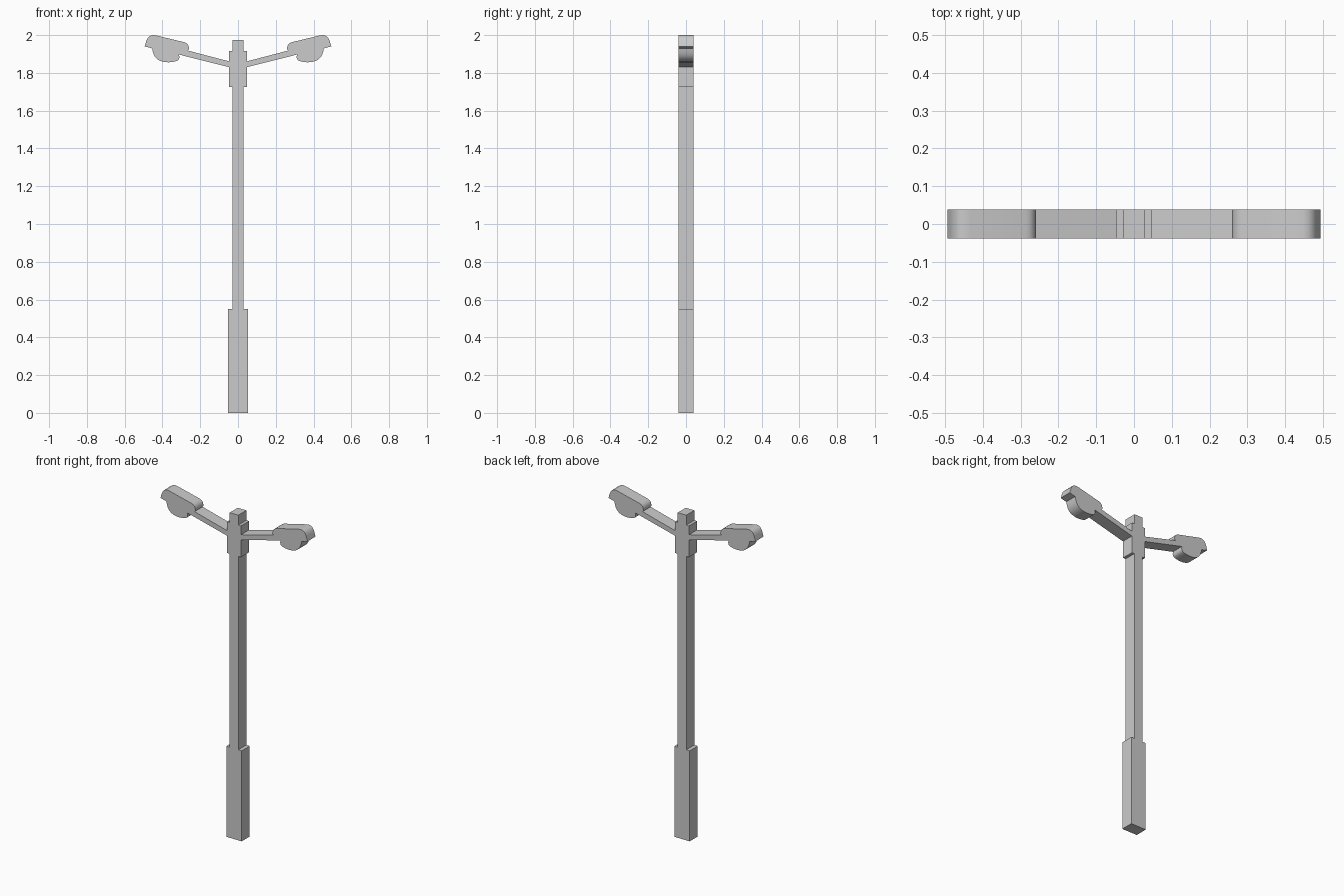
import bpy, bmesh, math
from mathutils import Vector

if "Cube" in bpy.data.objects:
    bpy.data.objects.remove(bpy.data.objects["Cube"])

HALF_DEPTH = 0.0385


def rounded(corners, steps=5):
    """Outline from (x, z, radius) corners; radius 0 stays sharp."""
    out = []
    for i, (x, z, r) in enumerate(corners):
        p = Vector((x, z))
        if r == 0:
            out.append(p)
            continue
        a = Vector(corners[i - 1][:2])
        b = Vector(corners[(i + 1) % len(corners)][:2])
        a = p + (a - p).normalized() * r
        b = p + (b - p).normalized() * r
        for k in range(steps + 1):
            t = k / steps
            out.append(a * (1 - t) ** 2 + p * 2 * t * (1 - t) + b * t * t)
    return out


def slab(name, outline, side=1):
    """Extrude an x-z outline through the full depth."""
    bm = bmesh.new()
    face = bm.faces.new([bm.verts.new((side * x, -HALF_DEPTH, z)) for x, z in outline])
    ext = bmesh.ops.extrude_face_region(bm, geom=[face])
    moved = [v for v in ext["geom"] if isinstance(v, bmesh.types.BMVert)]
    bmesh.ops.translate(bm, verts=moved, vec=(0, 2 * HALF_DEPTH, 0))
    bmesh.ops.recalc_face_normals(bm, faces=bm.faces)
    mesh = bpy.data.meshes.new(name)
    bm.to_mesh(mesh)
    bm.free()
    obj = bpy.data.objects.new(name, mesh)
    bpy.context.collection.objects.link(obj)
    return obj


# Stacked post sections: name, half width, bottom, top
for name, w, z0, z1 in [
    ("post_base", 0.052, 0.0, 0.55),
    ("post_shaft", 0.029, 0.55, 1.725),
    ("arm_collar", 0.047, 1.725, 1.915),
    ("post_top", 0.029, 1.915, 1.975),
]:
    slab(name, [(-w, z0), (w, z0), (w, z1), (-w, z1)])

# Sloping arm, ending at the lamp head
arm = [(0.047, 1.83), (0.312, 1.897), (0.265, 1.918), (0.047, 1.861)]

# Lamp head: hood on top, rounded lens bowl below
lamp = rounded([
    (0.265, 1.918, 0),
    (0.312, 1.897, 0),
    (0.308, 1.867, 0.022),
    (0.365, 1.853, 0.03),
    (0.440, 1.867, 0.045),
    (0.455, 1.930, 0),
    (0.494, 1.940, 0),
    (0.474, 2.008, 0.042),
    (0.262, 1.957, 0.025),
    (0.259, 1.925, 0.005),
])

for label, side in (("right", 1), ("left", -1)):
    slab("arm_" + label, arm, side)
    head = slab("lamp_head_" + label, lamp, side)
    bpy.ops.object.select_all(action='DESELECT')
    head.select_set(True)
    bpy.context.view_layer.objects.active = head
    bpy.ops.object.shade_smooth_by_angle(angle=math.radians(30))
